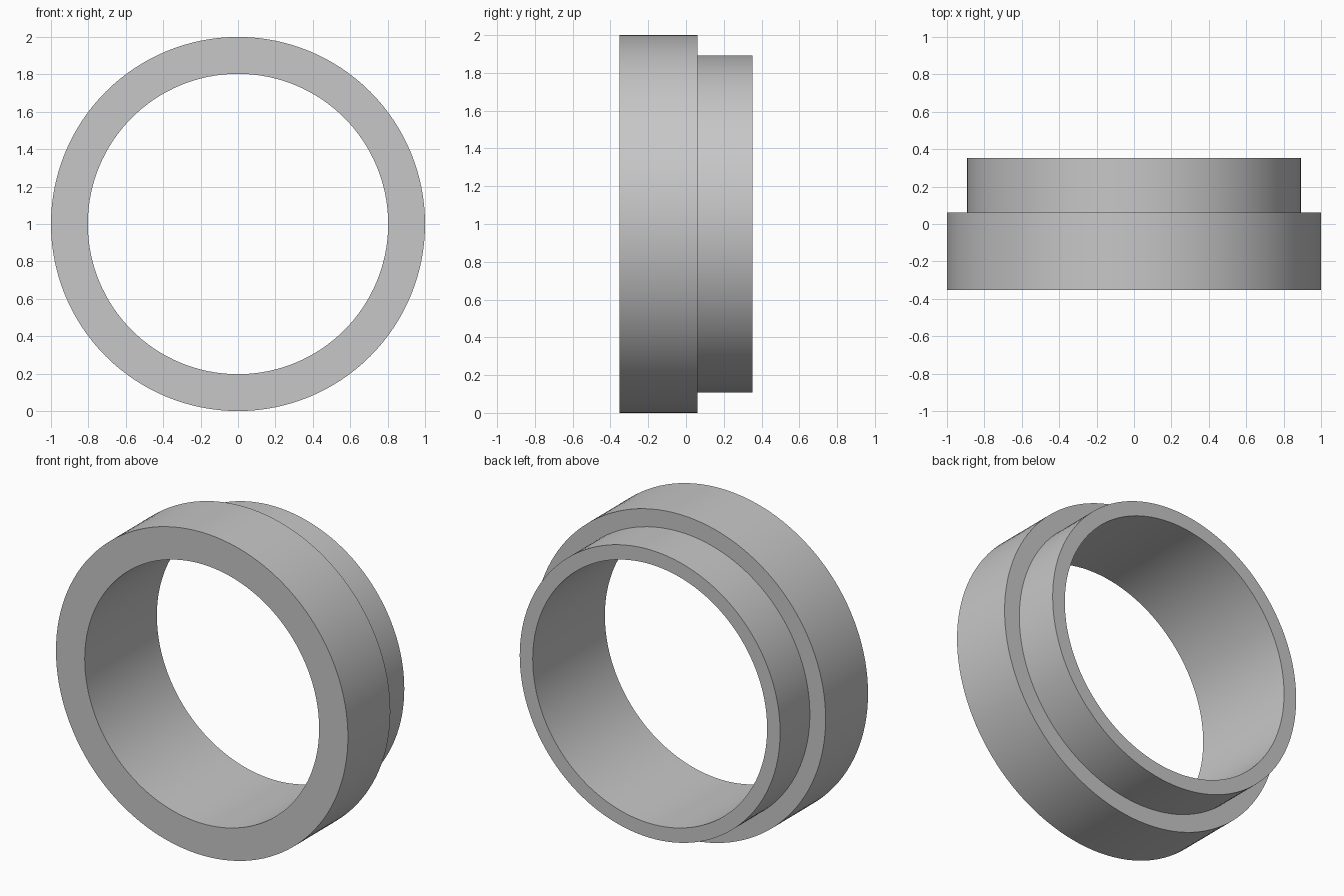
import bpy
import bmesh
import math
from mathutils import Matrix, Vector

cube = bpy.data.objects.get("Cube")
if cube:
    bpy.data.objects.remove(cube, do_unlink=True)

# Plain grey material
grey = bpy.data.materials.new("light_grey")
grey.use_nodes = True
colour = (0.57, 0.57, 0.57, 1)
grey.diffuse_color = colour
grey.node_tree.nodes["Principled BSDF"].inputs["Base Color"].default_value = colour

# Ring dimensions
SEGMENTS = 128
BORE, SPIGOT, FLANGE = 0.803, 0.892, 1.0
FRONT, STEP, BACK = -0.353, 0.062, 0.353

# Stepped cross-section as (radius, y), revolved about the y axis
profile = [(BORE, FRONT), (FLANGE, FRONT), (FLANGE, STEP),
           (SPIGOT, STEP), (SPIGOT, BACK), (BORE, BACK)]

bm = bmesh.new()
loops = []
for i in range(SEGMENTS):
    turn = Matrix.Rotation(2 * math.pi * i / SEGMENTS, 3, "Y")
    loops.append([bm.verts.new(turn @ Vector((r, y, 0)) + Vector((0, 0, FLANGE)))
                  for r, y in profile])
for i, loop in enumerate(loops):
    after = loops[(i + 1) % SEGMENTS]
    for j in range(len(profile)):
        k = (j + 1) % len(profile)
        bm.faces.new((loop[j], loop[k], after[k], after[j]))
bmesh.ops.recalc_face_normals(bm, faces=bm.faces)

mesh = bpy.data.meshes.new("stepped_ring")
bm.to_mesh(mesh)
bm.free()
mesh.materials.append(grey)
ring = bpy.data.objects.new("stepped_ring", mesh)
bpy.context.collection.objects.link(ring)

# Smooth round walls with crisp rims
bpy.ops.object.select_all(action="DESELECT")
ring.select_set(True)
bpy.context.view_layer.objects.active = ring
bpy.ops.object.shade_smooth_by_angle(angle=math.radians(30))
